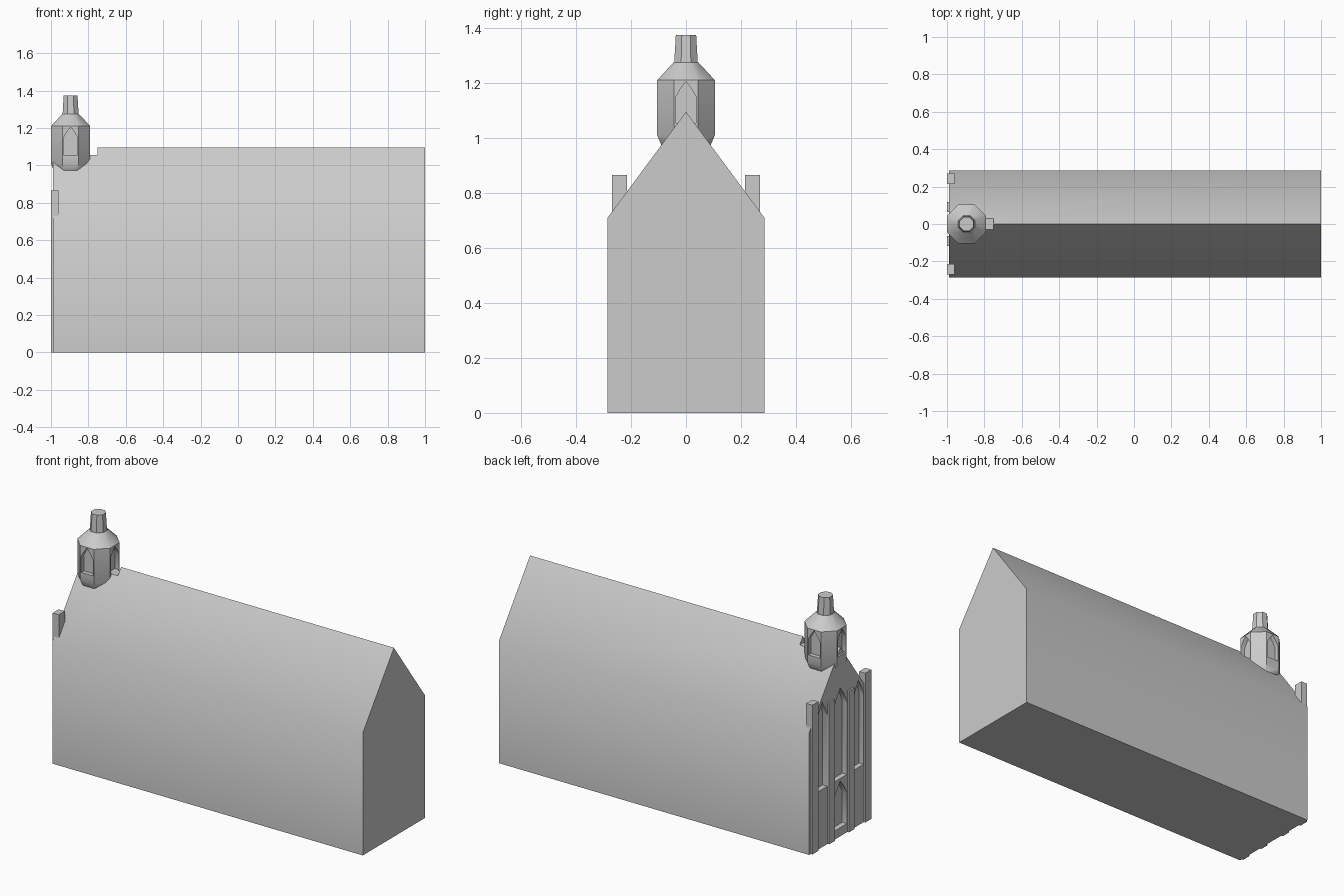
import bpy, bmesh, math
from mathutils import Matrix

if "Cube" in bpy.data.objects:
    bpy.data.objects.remove(bpy.data.objects["Cube"])

stone = bpy.data.materials.new("grey stone")
stone.diffuse_color = (0.6, 0.6, 0.6, 1)
stone.use_nodes = True
stone.node_tree.nodes["Principled BSDF"].inputs["Base Color"].default_value = stone.diffuse_color

TURRET_X = -0.895


def finish(name, bm):
    bmesh.ops.recalc_face_normals(bm, faces=bm.faces)
    me = bpy.data.meshes.new(name)
    bm.to_mesh(me)
    bm.free()
    me.materials.append(stone)
    ob = bpy.data.objects.new(name, me)
    bpy.context.collection.objects.link(ob)
    return ob


def prism(name, profile, x0, x1, matrix=None):
    """Extrude a (y, z) profile along x."""
    bm = bmesh.new()
    rings = [[bm.verts.new((x, y, z)) for y, z in profile] for x in (x0, x1)]
    n = len(profile)
    for ring in rings:
        bm.faces.new(ring)
    for i in range(n):
        j = (i + 1) % n
        bm.faces.new((rings[0][i], rings[0][j], rings[1][j], rings[1][i]))
    if matrix:
        bm.transform(matrix)
    return finish(name, bm)


def arch(y, half, sill, spring, tip):
    """Pointed arch with slightly bowed shoulders."""
    mid = spring + (tip - spring) * 0.55
    return [(y - half, sill), (y + half, sill), (y + half, spring),
            (y + half * 0.52, mid), (y, tip), (y - half * 0.52, mid), (y - half, spring)]


def octagon_tower(name, levels):
    """Stack of octagonal rings given as (flat radius, z)."""
    bm = bmesh.new()
    rings = []
    for r, z in levels:
        c = r / math.cos(math.pi / 8)
        rings.append([bm.verts.new((TURRET_X + c * math.cos(a), c * math.sin(a), z))
                      for a in [math.pi / 8 + k * math.pi / 4 for k in range(8)]])
    bm.faces.new(rings[0])
    bm.faces.new(rings[-1])
    for lo, hi in zip(rings, rings[1:]):
        for i in range(8):
            j = (i + 1) % 8
            bm.faces.new((lo[i], lo[j], hi[j], hi[i]))
    return finish(name, bm)


def cut(target, cutter):
    mod = target.modifiers.new("cut", 'BOOLEAN')
    mod.operation = 'DIFFERENCE'
    mod.solver = 'EXACT'
    mod.object = cutter
    cutter.hide_render = True
    cutter.hide_set(True)


def box_profile(y0, y1, z0, z1):
    return [(y0, z0), (y1, z0), (y1, z1), (y0, z1)]


# Hall with gable roof
hall = prism("hall", [(-0.285, 0), (0.285, 0), (0.285, 0.71), (0, 1.095), (-0.285, 0.71)], -0.99, 1.0)

# Turret, cap and lantern
turret = octagon_tower("turret", [(0.05, 0.9), (0.09, 0.975), (0.105, 1.01), (0.105, 1.21), (0.045, 1.275)])
lantern = octagon_tower("lantern", [(0.043, 1.27), (0.037, 1.375)])

# Facade pilasters, the outer pair rising as pinnacles
parts = [hall, turret, lantern]
for s, side in ((1, "left"), (-1, "right")):
    parts.append(prism("pinnacle_" + side, box_profile(s * 0.215, s * 0.27, 0, 0.865), -1.0, -0.96))
    parts.append(prism("pilaster_" + side, box_profile(s * 0.065, s * 0.117, 0, 0.82), -1.0, -0.97))

# Facade window and door recesses
recesses = [arch(0.166, 0.047, 0.335, 0.75, 0.84), arch(-0.166, 0.047, 0.335, 0.75, 0.84),
            arch(0, 0.06, 0.335, 0.76, 0.86), arch(0, 0.06, 0.05, 0.23, 0.32)]
for i, profile in enumerate(recesses):
    cut(hall, prism("facade_cutter_%d" % i, profile, -1.1, -0.96))

# Turret window recesses on four faces; the rear one also notches the ridge
for k in range(4):
    m = Matrix.Translation((TURRET_X, 0, 0)) @ Matrix.Rotation(k * math.pi / 2, 4, 'Z')
    c = prism("turret_cutter_%d" % k, arch(0, 0.037, 1.055, 1.15, 1.205), 0.08, 0.145, m)
    cut(turret, c)
    if k == 0:
        cut(hall, c)

# Soft eaves, crisp corners
for ob in parts:
    bpy.ops.object.select_all(action='DESELECT')
    bpy.context.view_layer.objects.active = ob
    ob.select_set(True)
    for mod in list(ob.modifiers):
        bpy.ops.object.modifier_apply(modifier=mod.name)
    bpy.ops.object.shade_smooth_by_angle(angle=math.radians(40))
